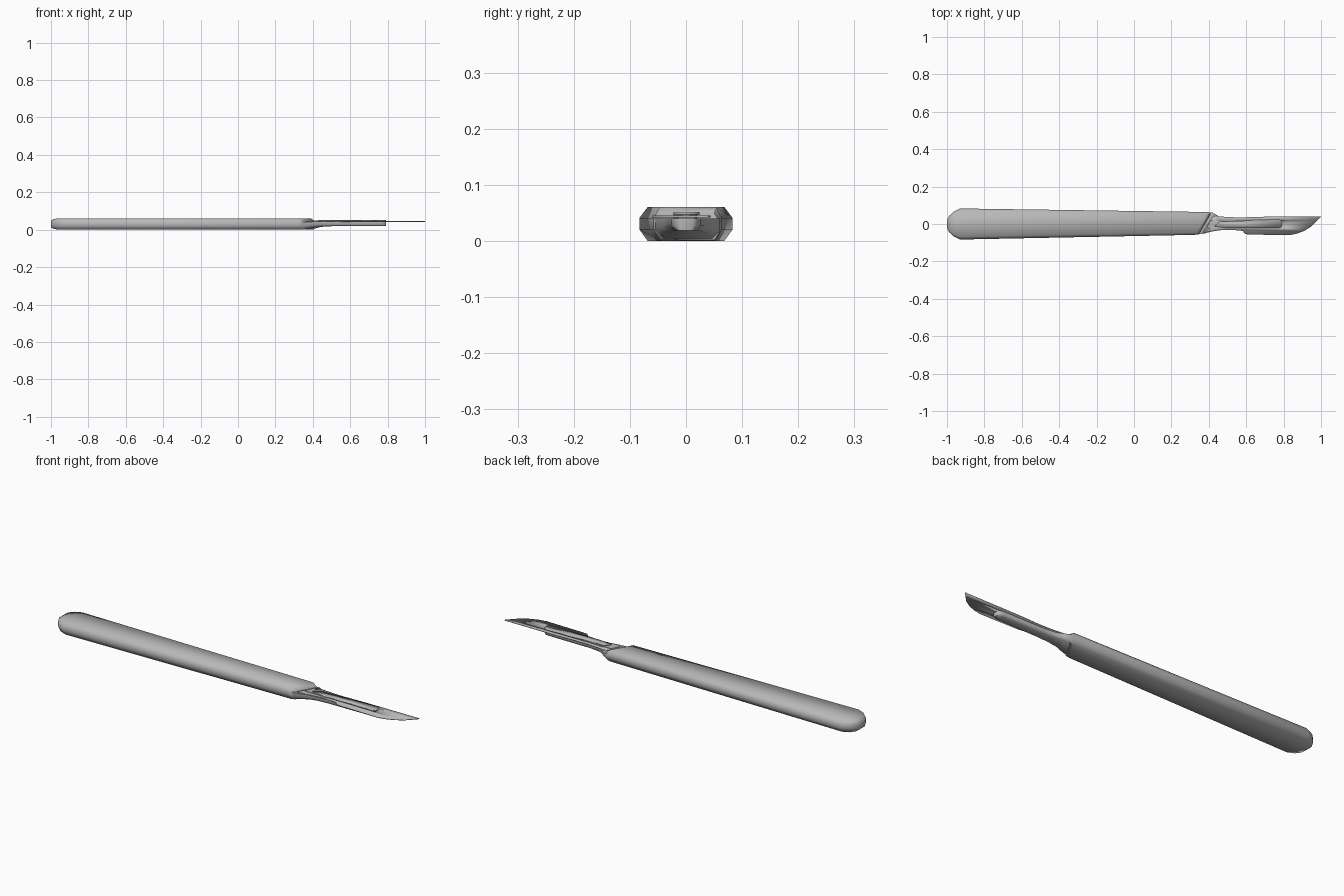
import bpy, bmesh, math

if "Cube" in bpy.data.objects:
    bpy.data.objects.remove(bpy.data.objects["Cube"])

# Half cross-sections (y, z as fractions), mirrored to make full rings
HANDLE_SECTION = [(0.82, 0.0), (1.0, 0.34), (1.0, 0.68), (0.82, 1.0)]
NOSE_SECTION = [(0.75, 0.0), (1.0, 0.4), (1.0, 1.0)]

steel = bpy.data.materials.new("steel")
steel.diffuse_color = (0.48, 0.48, 0.48, 1)
steel.use_nodes = True
steel.node_tree.nodes["Principled BSDF"].inputs["Base Color"].default_value = steel.diffuse_color


def finish(obj, angle):
    """Give the part its material and smooth shading."""
    obj.data.materials.clear()
    obj.data.materials.append(steel)
    bpy.ops.object.select_all(action='DESELECT')
    obj.select_set(True)
    bpy.context.view_layer.objects.active = obj
    bpy.ops.object.shade_smooth_by_angle(angle=math.radians(angle))


def loft(name, stations, section, angle=60):
    """stations: (x, y centre, half width, z low, z high, slant of x along y)"""
    ring = section + [(-y, z) for y, z in reversed(section)]
    bm = bmesh.new()
    rings = []
    for x, yc, w, z0, z1, slant in stations:
        rings.append([bm.verts.new((x + slant * y * w, yc + y * w, z0 + z * (z1 - z0)))
                      for y, z in ring])
    n = len(ring)
    for a, b in zip(rings, rings[1:]):
        for i in range(n):
            j = (i + 1) % n
            bm.faces.new((a[i], a[j], b[j], b[i]))
    bm.faces.new(rings[0])
    bm.faces.new(rings[-1])
    bmesh.ops.recalc_face_normals(bm, faces=bm.faces)
    mesh = bpy.data.meshes.new(name)
    bm.to_mesh(mesh)
    bm.free()
    obj = bpy.data.objects.new(name, mesh)
    bpy.context.collection.objects.link(obj)
    finish(obj, angle)
    return obj


def plate(name, outlines, z, half_thickness, angle):
    """Flat sheet from outlines; inner outlines become holes."""
    curve = bpy.data.curves.new(name, 'CURVE')
    curve.dimensions = '2D'
    curve.fill_mode = 'BOTH'
    curve.extrude = half_thickness
    for pts in outlines:
        sp = curve.splines.new('POLY')
        sp.points.add(len(pts) - 1)
        for p, (x, y) in zip(sp.points, pts):
            p.co = (x, y, 0, 1)
        sp.use_cyclic_u = True
    obj = bpy.data.objects.new(name, curve)
    obj.location.z = z
    bpy.context.collection.objects.link(obj)
    bpy.ops.object.select_all(action='DESELECT')
    obj.select_set(True)
    bpy.context.view_layer.objects.active = obj
    bpy.ops.object.convert(target='MESH')
    obj = bpy.context.view_layer.objects.active
    # weld caps to walls
    bm = bmesh.new()
    bm.from_mesh(obj.data)
    bmesh.ops.remove_doubles(bm, verts=bm.verts, dist=0.0002)
    bmesh.ops.recalc_face_normals(bm, faces=bm.faces)
    bm.to_mesh(obj.data)
    bm.free()
    finish(obj, angle)
    return obj


# Handle: rounded butt, gentle taper, slanted and chamfered shoulder
loft("handle", [
    (-1.0, 0, 0.022, 0.014, 0.048, 0),
    (-0.987, 0, 0.045, 0.005, 0.057, 0),
    (-0.965, 0, 0.066, 0.001, 0.06, 0),
    (-0.93, 0, 0.083, 0.0, 0.061, 0),
    (0.36, 0.003, 0.061, 0.0, 0.061, 0.57),
    (0.38, 0.003, 0.058, 0.002, 0.049, 0.57),
], HANDLE_SECTION)

# Nose: lower part of the handle narrowing into the blade mount
loft("nose", [
    (0.37, 0.003, 0.058, 0.002, 0.040, 0.57),
    (0.395, 0.004, 0.057, 0.007, 0.040, 0.45),
    (0.43, 0.004, 0.043, 0.014, 0.040, 0.3),
    (0.47, 0.0, 0.033, 0.018, 0.040, 0.1),
    (0.53, -0.001, 0.028, 0.019, 0.040, 0),
    (0.765, 0, 0.026, 0.019, 0.040, 0),
    (0.785, 0, 0.021, 0.019, 0.040, 0),
    (0.792, 0, 0.013, 0.019, 0.040, 0),
], NOSE_SECTION)

# Mount: tongue through the blade slot, with an upper lip
tongue = [(0.39, -0.02), (0.50, -0.022), (0.55, -0.016), (0.66, -0.014), (0.78, -0.014),
          (0.78, 0.016), (0.54, 0.016), (0.48, 0.014), (0.41, 0.02)]
lip = [(0.43, -0.012), (0.50, -0.022), (0.58, -0.021), (0.70, -0.021), (0.775, -0.022),
       (0.788, -0.016), (0.792, 0.0), (0.788, 0.018), (0.775, 0.024), (0.65, 0.021),
       (0.53, 0.014), (0.46, 0.012)]
plate("mount_tongue", [tongue], 0.041, 0.007, 40)
plate("mount_lip", [lip], 0.0495, 0.0028, 100)

# Blade: curved cutting edge, slanted heel and a long slot
blade = [(0.365, -0.046), (0.41, -0.042), (0.45, -0.034), (0.52, -0.031), (0.58, -0.037),
         (0.595, -0.053), (0.61, -0.056), (0.83, -0.060), (0.87, -0.052), (0.91, -0.037),
         (0.95, -0.012), (0.98, 0.018), (1.0, 0.040), (0.70, 0.039), (0.57, 0.035),
         (0.50, 0.037), (0.44, 0.043), (0.425, 0.044)]
slot = [(0.45, -0.018), (0.77, -0.018), (0.785, 0.0), (0.77, 0.018), (0.46, 0.018)]
plate("blade", [blade, slot], 0.0435, 0.0018, 100)
